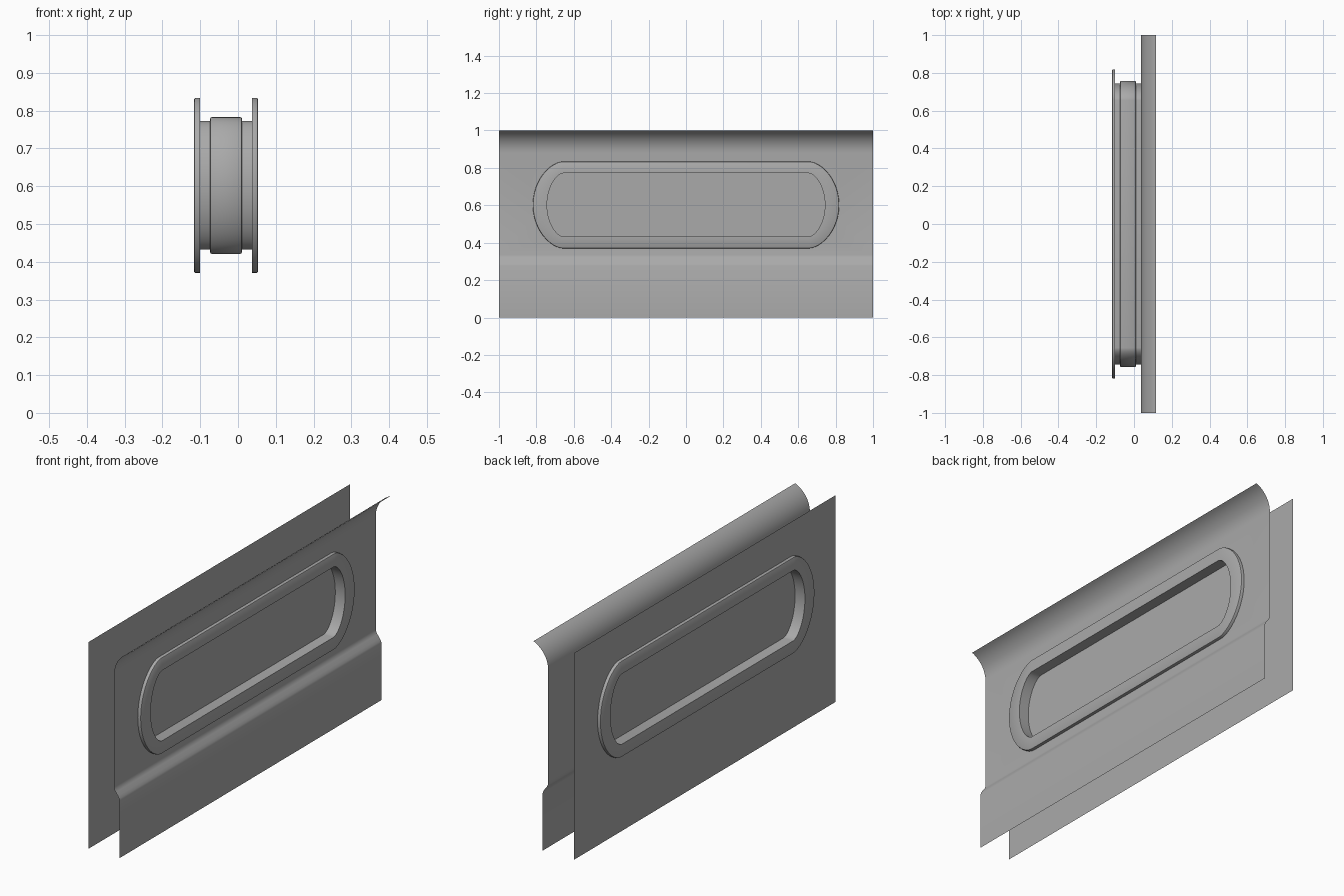
import bpy, bmesh, math

cube = bpy.data.objects.get("Cube")
if cube:
    bpy.data.objects.remove(cube, do_unlink=True)

grey = bpy.data.materials.new("plain_grey")
grey.use_nodes = True
colour = (0.4, 0.4, 0.4, 1)
grey.diffuse_color = colour
grey.node_tree.nodes["Principled BSDF"].inputs["Base Color"].default_value = colour

MID_X, MID_Z = -0.0315, 0.602   # centre of the window
STEPS = 24                      # segments per rounded end
LIP_OUT, LIP_IN, COLLAR = 0.0845, 0.0685, 0.042


def finish(name, bm):
    mesh = bpy.data.meshes.new(name)
    bm.to_mesh(mesh)
    bm.free()
    mesh.materials.append(grey)
    obj = bpy.data.objects.new(name, mesh)
    bpy.context.collection.objects.link(obj)
    bpy.ops.object.select_all(action='DESELECT')
    obj.select_set(True)
    bpy.context.view_layer.objects.active = obj
    bpy.ops.object.shade_smooth_by_angle(angle=math.radians(35))
    return obj


def outline(t):
    """Bow-ended oblong; t = 0 is the opening, t = 1 the rim of the lip."""
    h, straight, reach = 0.17 + 0.062 * t, 0.655 + 0.005 * t, 0.743 + 0.076 * t
    end = []
    for i in range(STEPS + 1):
        a = math.pi * (i / STEPS - 0.5)
        bulge = (reach - straight) * abs(math.cos(a)) ** 1.2
        end.append((straight + bulge, h * math.sin(a)))
    return end + [(-y, -z) for y, z in end]


def ring(bm, x, t):
    return [bm.verts.new((x, y, MID_Z + z)) for y, z in outline(t)]


def loft(name, section, closed=False):
    """Sweep (x offset, t) points round the window outline."""
    bm = bmesh.new()
    rings = [ring(bm, MID_X + x, t) for x, t in section]
    pairs = list(zip(rings, rings[1:]))
    if closed:
        pairs.append((rings[-1], rings[0]))
    for a, b in pairs:
        n = len(a)
        for i in range(n):
            j = (i + 1) % n
            bm.faces.new((a[i], a[j], b[j], b[i]))
    bmesh.ops.recalc_face_normals(bm, faces=bm.faces)
    return finish(name, bm)


def sheet(name, profile, hole, side):
    """Thin sheet along y from an (x, z) profile; segment `hole` is cut out."""
    bm = bmesh.new()
    rows = [[bm.verts.new((x, y, z)) for y in (-1, 1)] for x, z in profile]
    for k, (a, b) in enumerate(zip(rows, rows[1:])):
        if k != hole:
            bm.faces.new((a[0], a[1], b[1], b[0]))
            continue
        edges = []
        for loop in ([a[0], a[1], b[1], b[0]], ring(bm, profile[k][0], 0)):
            for v, w in zip(loop, loop[1:] + loop[:1]):
                edges.append(bm.edges.get((v, w)) or bm.edges.new((v, w)))
        bmesh.ops.triangle_fill(bm, edges=edges, use_beauty=True)
    bm.normal_update()
    flipped = [f for f in bm.faces if f.normal.x * side < 0]
    bmesh.ops.reverse_faces(bm, faces=flipped)
    return finish(name, bm)


# Outer skin: stepped foot, flat middle, flared top
skin_x = MID_X + LIP_IN
profile = [(0.067, 0), (0.067, 0.278), (0.064, 0.286), (0.058, 0.297),
           (0.046, 0.313), (0.04, 0.322), (skin_x, 0.335)]
flat = len(profile) - 1
sweep = math.radians(67)
radius = 0.079 / (1 - math.cos(sweep))
start = 1 - radius * math.sin(sweep)
for i in range(13):
    a = sweep * i / 12
    profile.append((skin_x + radius * (1 - math.cos(a)), start + radius * math.sin(a)))
sheet("outer_skin", profile, flat, 1)

# Inner lining
lining_x = MID_X - LIP_IN
sheet("inner_lining", [(lining_x, 0), (lining_x, 1)], 0, -1)

# Window sleeve and raised collar
loft("window_sleeve", [(-LIP_IN, 0), (LIP_IN, 0)])
c, r = COLLAR, 0.004
loft("window_collar", [(-c, 0), (-c, 0.11), (-c + r / 3, 0.155), (-c + r, 0.175),
                       (c - r, 0.175), (c - r / 3, 0.155), (c, 0.11), (c, 0)], True)

# Lips and panes on both sides
for side, label in ((1, "outer"), (-1, "inner")):
    loft(label + "_window_lip",
         [(side * x, t) for x, t in ((LIP_IN, 0), (LIP_OUT, 0), (LIP_OUT, 0.94),
          (LIP_OUT - 0.0015, 0.98), (LIP_OUT - 0.005, 1), (LIP_IN, 1))], True)
    bm = bmesh.new()
    face = bm.faces.new(ring(bm, MID_X + side * 0.032, 0))
    bm.normal_update()
    if face.normal.x * side < 0:
        face.normal_flip()
    finish(label + "_window_pane", bm)
